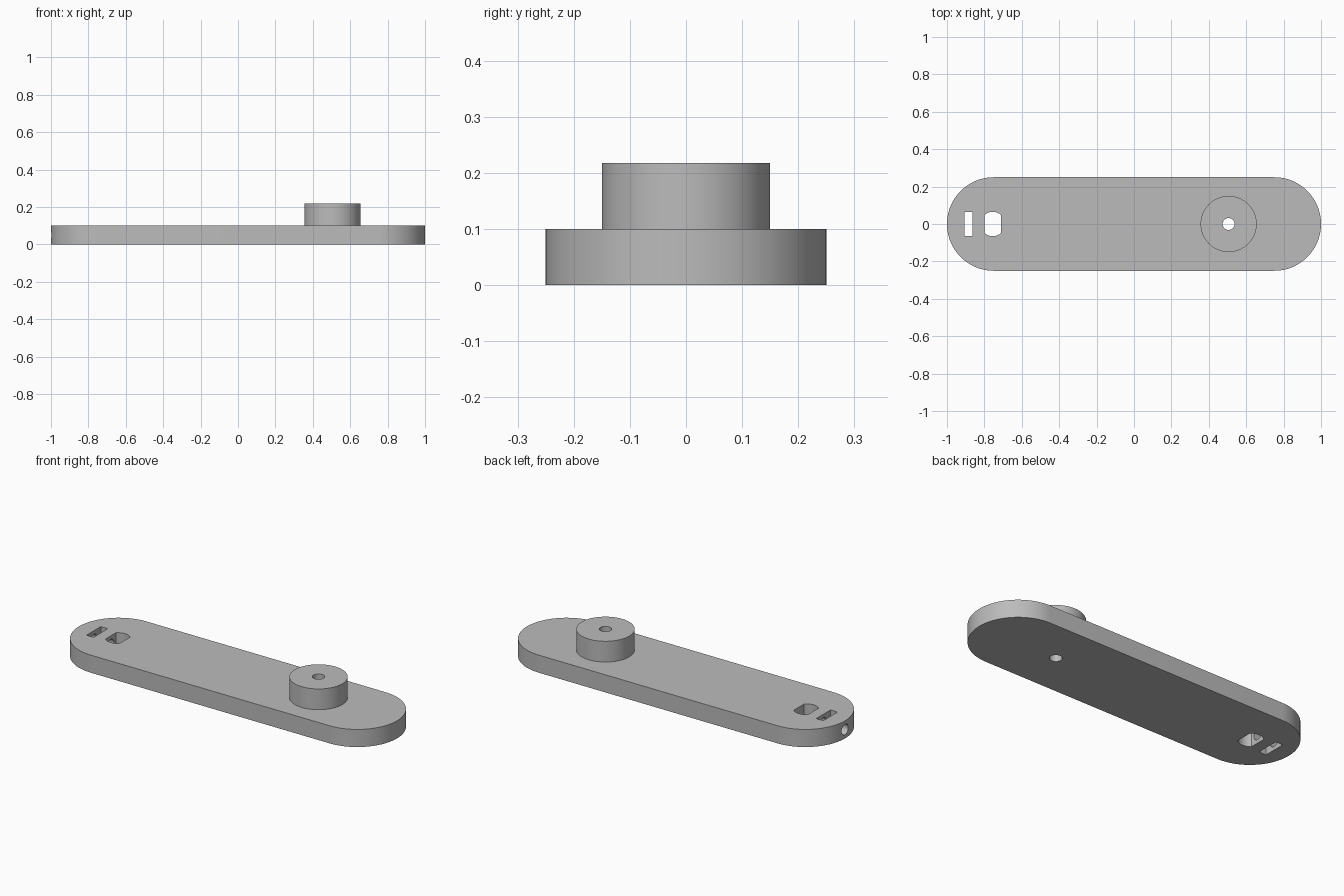
import bpy, bmesh
from math import sin, cos, pi, asin, radians

if "Cube" in bpy.data.objects:
    bpy.data.objects.remove(bpy.data.objects["Cube"], do_unlink=True)

GREY = (0.5, 0.5, 0.5, 1)
mat = bpy.data.materials.new("plain grey")
mat.use_nodes = True
mat.diffuse_color = GREY
mat.node_tree.nodes["Principled BSDF"].inputs["Base Color"].default_value = GREY


def arc(cx, r, start, end, steps):
    """Points on an arc centred on (cx, 0)."""
    return [(cx + r * cos(start + (end - start) * i / steps),
             r * sin(start + (end - start) * i / steps)) for i in range(steps + 1)]


def circle(cx, r, steps=64):
    return arc(cx, r, 0, 2 * pi, steps)[:-1]


def prism(name, outline, z0, z1):
    """Extrude a flat outline between two heights."""
    bm = bmesh.new()
    face = bm.faces.new([bm.verts.new((x, y, z0)) for x, y in outline])
    top = bmesh.ops.extrude_face_region(bm, geom=[face])["geom"]
    bmesh.ops.translate(bm, vec=(0, 0, z1 - z0),
                        verts=[v for v in top if isinstance(v, bmesh.types.BMVert)])
    bmesh.ops.recalc_face_normals(bm, faces=bm.faces)
    mesh = bpy.data.meshes.new(name)
    bm.to_mesh(mesh)
    bm.free()
    mesh.materials.append(mat)
    obj = bpy.data.objects.new(name, mesh)
    bpy.context.collection.objects.link(obj)
    return obj


def combine(target, tool, operation):
    """Apply a boolean and discard the tool."""
    mod = target.modifiers.new(tool.name, "BOOLEAN")
    mod.operation, mod.solver, mod.object = operation, "EXACT", tool
    bpy.context.view_layer.objects.active = target
    bpy.ops.object.modifier_apply(modifier=mod.name)
    bpy.data.objects.remove(tool, do_unlink=True)


# Round-ended arm plate with a raised boss
plate = prism("arm_plate", arc(0.75, 0.25, -pi / 2, pi / 2, 48)
              + arc(-0.75, 0.25, pi / 2, 3 * pi / 2, 48), 0, 0.1)
combine(plate, prism("boss", circle(0.506, 0.15), 0.05, 0.218), "UNION")

# Pivot hole through boss and plate
combine(plate, prism("pivot_hole", circle(0.506, 0.032, 32), -0.1, 0.4), "DIFFERENCE")

# Narrow rectangular slot
slot = [(x, y) for x, y in ((-0.907, -0.064), (-0.863, -0.064), (-0.863, 0.064), (-0.907, 0.064))]
combine(plate, prism("narrow_slot", slot, -0.1, 0.2), "DIFFERENCE")

# Pocket shaped as a circle with two flattened sides
a = asin(0.045 / 0.065)
pocket = (arc(-0.755, 0.065, pi / 2 - a, pi / 2 + a, 12)
          + arc(-0.755, 0.065, 3 * pi / 2 - a, 3 * pi / 2 + a, 12))
combine(plate, prism("pocket", pocket, -0.1, 0.2), "DIFFERENCE")

# Cross hole from the end into the pocket
bore = prism("end_bore", circle(0, 0.03, 32), -1.1, -0.755)
bore.rotation_euler.y = radians(90)
bore.location.z = 0.05
bpy.context.view_layer.update()
combine(plate, bore, "DIFFERENCE")

# Smooth curved walls, keep crisp rims
bpy.ops.object.select_all(action="DESELECT")
plate.select_set(True)
bpy.context.view_layer.objects.active = plate
bpy.ops.object.shade_smooth_by_angle(angle=radians(30))
